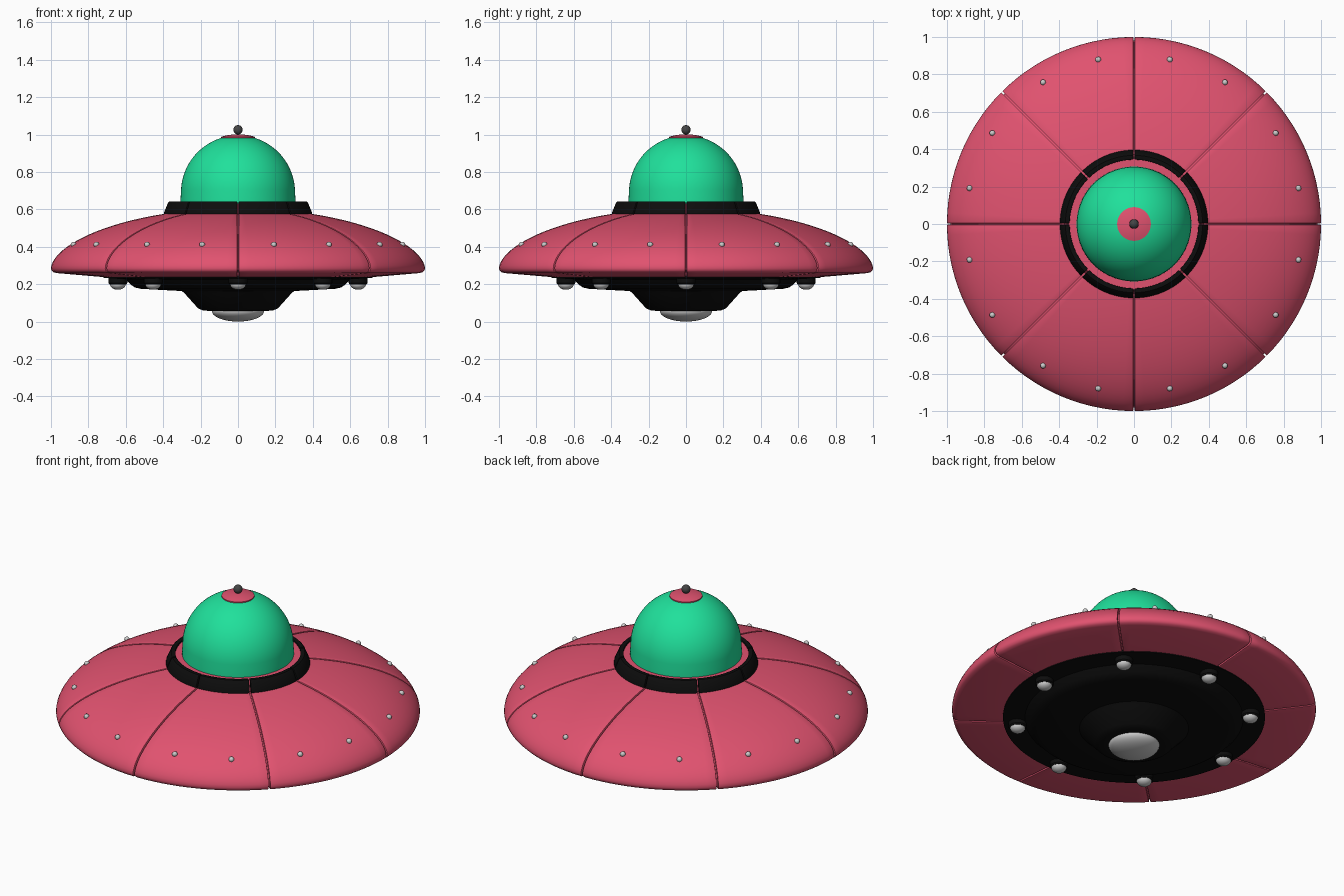
import bpy, bmesh, math
from math import sin, cos, pi, asin, sqrt

if "Cube" in bpy.data.objects:
    bpy.data.objects.remove(bpy.data.objects["Cube"])


def material(name, rgb):
    m = bpy.data.materials.new(name)
    m.diffuse_color = (*rgb, 1)
    m.use_nodes = True
    m.node_tree.nodes["Principled BSDF"].inputs["Base Color"].default_value = m.diffuse_color
    return m


RED = material("red", (0.75, 0.085, 0.16))
GREEN = material("green", (0.014, 0.75, 0.33))
BLACK = material("black", (0.004, 0.004, 0.004))
DARK = material("dark_grey", (0.06, 0.06, 0.06))


def finish(name, bm, mat=None, bevel=0, angle=35):
    bmesh.ops.remove_doubles(bm, verts=bm.verts, dist=1e-5)
    bmesh.ops.recalc_face_normals(bm, faces=bm.faces)
    me = bpy.data.meshes.new(name)
    bm.to_mesh(me)
    bm.free()
    ob = bpy.data.objects.new(name, me)
    bpy.context.collection.objects.link(ob)
    if mat:
        me.materials.append(mat)
    bpy.ops.object.select_all(action='DESELECT')
    ob.select_set(True)
    bpy.context.view_layer.objects.active = ob
    if bevel:
        mod = ob.modifiers.new("bevel", 'BEVEL')
        mod.width, mod.segments = bevel, 2
        mod.limit_method, mod.angle_limit = 'ANGLE', math.radians(50)
        bpy.ops.object.modifier_apply(modifier=mod.name)
    bpy.ops.object.shade_smooth_by_angle(angle=math.radians(angle))
    return ob


def lathe(name, profile, mat=None, steps=96, at=(0, 0)):
    """Turn an (r, z) profile around a vertical axis."""
    bm = bmesh.new()
    vs = [bm.verts.new((r, 0, z)) for r, z in profile]
    es = [bm.edges.new(p) for p in zip(vs, vs[1:])]
    bmesh.ops.spin(bm, geom=vs + es, cent=(0, 0, 0), axis=(0, 0, 1),
                   angle=2 * pi, steps=steps)
    bmesh.ops.translate(bm, verts=bm.verts, vec=(*at, 0))
    return finish(name, bm, mat)


def wedge(name, profile, mat, index, gap, bevel, steps=14):
    """One eighth of a closed profile's ring, with a parallel gap to its neighbours."""
    bm = bmesh.new()
    rows = []
    for k in range(steps + 1):
        row = []
        for r, z in profile:
            inset = asin(gap / r)
            a = index * pi / 4 + inset + (pi / 4 - 2 * inset) * k / steps
            row.append(bm.verts.new((r * cos(a), r * sin(a), z)))
        rows.append(row)
    n = len(profile)
    for a, b in zip(rows, rows[1:]):
        for i in range(n):
            j = (i + 1) % n
            bm.faces.new((a[i], a[j], b[j], b[i]))
    bm.faces.new(rows[0])
    bm.faces.new(rows[-1])
    return finish(name, bm, mat, bevel)


def arc(radius, height, z, n=12, start=0.0):
    """Quarter ellipse profile from the rim to the axis."""
    return [(radius * cos(t), z + height * sin(t))
            for t in (start + (pi / 2 - start) * i / n for i in range(n))] + [(0, z + height)]


def ball(name, radius, loc, mat=None):
    bm = bmesh.new()
    bmesh.ops.create_uvsphere(bm, u_segments=20, v_segments=12, radius=radius)
    bmesh.ops.translate(bm, verts=bm.verts, vec=loc)
    return finish(name, bm, mat)


# Hull: eight panels around a slightly smaller core
def hull_z(r):
    return 0.285 + 0.32 * max(0, 1 - r * r) ** 0.57


rs = [0.34 + 0.66 * sin(i / 18 * pi / 2) for i in range(18)]
hull = [(r, hull_z(r)) for r in rs] + [(1, 0.285), (0.997, 0.273), (0.988, 0.264),
                                       (0.97, 0.259), (0.7, 0.236), (0.34, 0.236)]
for i in range(8):
    wedge(f"hull_panel_{i + 1}", hull, RED, i, 0.004, 0.004)
core = [(0.0, 0.56)] + [(r * 0.982, hull_z(r) - 0.012) for r in rs]
lathe("hull_core", core + [(0.982, 0.278), (0.96, 0.268), (0.7, 0.246), (0, 0.246)], RED)

# Black split collar with a red ring inside it
collar = [(0.344, 0.56), (0.397, 0.56), (0.395, 0.585), (0.374, 0.635),
          (0.367, 0.642), (0.344, 0.642)]
for i in range(8):
    wedge(f"collar_segment_{i + 1}", collar, BLACK, i, 0.004, 0.003)
lathe("collar_inner_ring", [(0.29, 0.57), (0.29, 0.632), (0.352, 0.632), (0.372, 0.575)], RED)

# Dome, cap and antenna ball
lathe("dome", [(0.307, 0.62), (0.307, 0.66)] + arc(0.305, 0.305, 0.69, 28), GREEN)
cap = [(0.09 * i / 8, 0.69 + sqrt(0.311 ** 2 - (0.09 * i / 8) ** 2)) for i in range(9)]
lathe("dome_cap", cap + [(0.09, 0.975)], RED, 48)
ball("antenna_ball", 0.025, (0, 0, 1.025), DARK)

# Rivets, two on every panel
for i in range(8):
    for s in (-1, 1):
        a = math.radians(22.5 + 45 * i + 10.2 * s)
        ball(f"rivet_{2 * i + (s + 3) // 2}", 0.015,
             (0.9 * cos(a), 0.9 * sin(a), hull_z(0.9) + 0.002))

# Stepped black underside
lathe("belly", [(0.72, 0.25), (0.72, 0.233), (0.6, 0.226), (0.57, 0.195), (0.55, 0.182),
                (0.52, 0.175), (0.3, 0.163), (0.285, 0.15), (0.215, 0.072),
                (0.19, 0.06), (0.16, 0.057), (0, 0.057)], BLACK)
lathe("belly_lamp", arc(0.14, -0.057, 0.057, 12), None, 48)

# Ring of small lamps under the rim
for i in range(8):
    at = (0.642 * cos(i * pi / 4), 0.642 * sin(i * pi / 4))
    lathe(f"lamp_base_{i + 1}", [(0.05, 0.24), (0.05, 0.205), (0.044, 0.198), (0, 0.198)],
          BLACK, 24, at)
    lathe(f"lamp_{i + 1}", arc(0.042, -0.03, 0.2, 8), None, 24, at)
